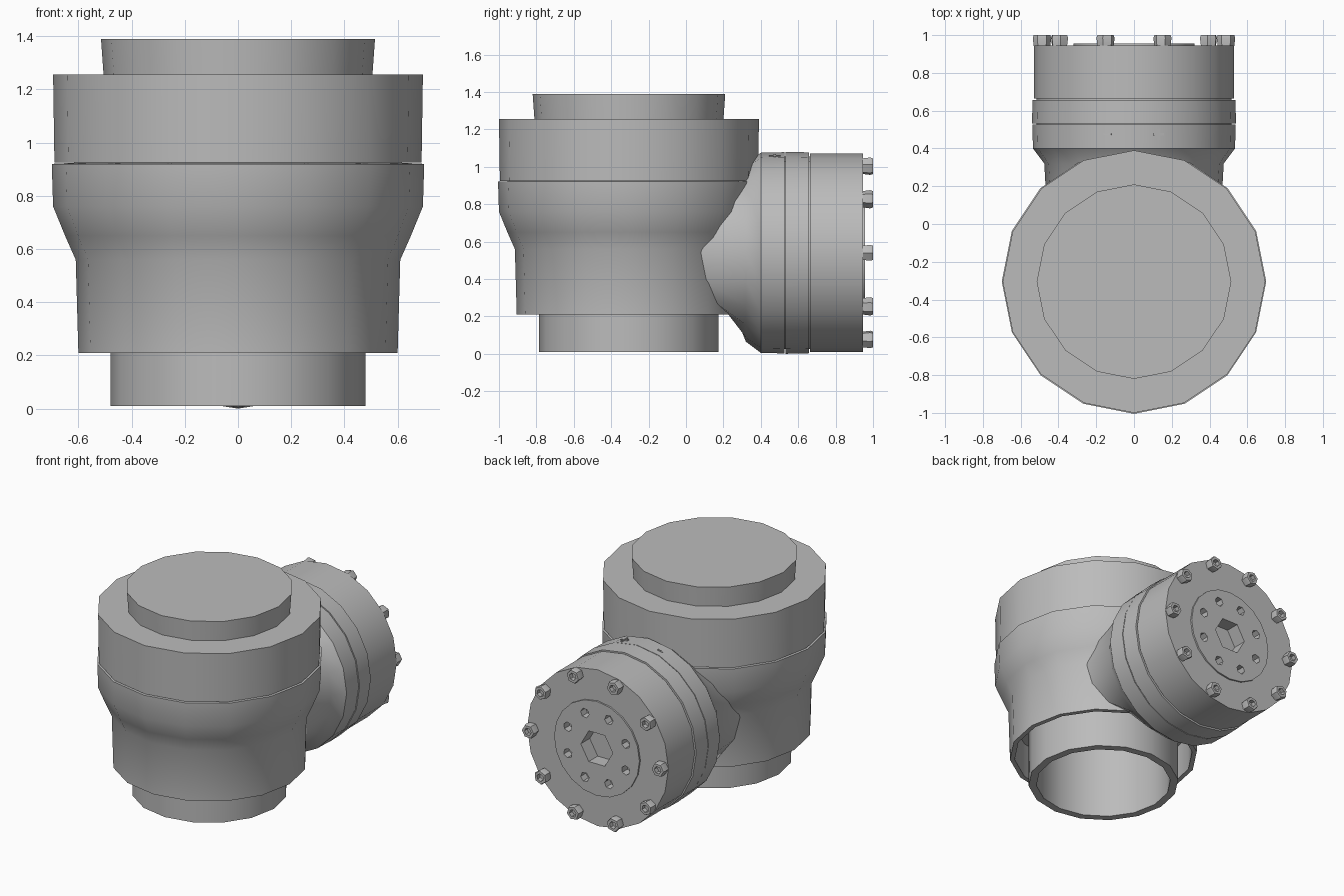
import bpy, bmesh
from math import sin, cos, pi, sqrt, radians
from mathutils import Matrix, Vector

if "Cube" in bpy.data.objects:
    bpy.data.objects.remove(bpy.data.objects["Cube"], do_unlink=True)

grey = bpy.data.materials.new("satin grey")
grey.use_nodes = True
COLOUR = (0.5, 0.5, 0.5, 1)
grey.diffuse_color = COLOUR
grey.node_tree.nodes["Principled BSDF"].inputs["Base Color"].default_value = COLOUR

UPRIGHT = Matrix.Translation((0, -0.305, 0))
SIDEWAYS = Matrix.Translation((0, 0, 0.54)) @ Matrix.Rotation(-pi / 2, 4, "X")


def finish(name, bm, matrix):
    bmesh.ops.remove_doubles(bm, verts=bm.verts, dist=1e-5)
    bmesh.ops.recalc_face_normals(bm, faces=bm.faces)
    bm.transform(matrix)
    mesh = bpy.data.meshes.new(name)
    bm.to_mesh(mesh)
    bm.free()
    mesh.materials.append(grey)
    obj = bpy.data.objects.new(name, mesh)
    bpy.context.collection.objects.link(obj)
    return obj


def smooth(obj):
    bpy.ops.object.select_all(action="DESELECT")
    obj.select_set(True)
    bpy.context.view_layer.objects.active = obj
    bpy.ops.object.shade_smooth_by_angle(angle=radians(35))


def bridge(bm, rings):
    """Join neighbouring rings of points with quads."""
    rings = [[bm.verts.new(p) for p in ring] for ring in rings]
    for a, b in zip(rings, rings[1:]):
        n = len(a)
        for i in range(n):
            j = (i + 1) % n
            bm.faces.new((a[i], a[j], b[j], b[i]))


def circle(r, h, sides, turn=0.0):
    return [Vector((r * cos(2 * pi * i / sides + turn),
                    r * sin(2 * pi * i / sides + turn), h)) for i in range(sides)]


def lathe(name, profile, sides, matrix, turn=0.0, shade=True):
    bm = bmesh.new()
    bridge(bm, [circle(r, h, sides, turn) for r, h in profile])
    obj = finish(name, bm, matrix)
    if shade:
        smooth(obj)
    return obj


# Upright housing: hollow below, with a gap between inner tube and shell
lathe("main_housing",
      [(0, 0.7), (0.43, 0.7), (0.43, 0.01), (0.48, 0.01), (0.48, 0.45),
       (0.57, 0.45), (0.57, 0.21), (0.60, 0.21), (0.61, 0.56), (0.65, 0.65),
       (0.695, 0.76), (0.70, 0.92), (0.60, 0.925), (0, 0.925)], 16, UPRIGHT)
lathe("upper_collar",
      [(0, 0.925), (0.69, 0.925), (0.695, 1.255), (0, 1.255)], 16, UPRIGHT)
lathe("top_cap",
      [(0, 1.25), (0.505, 1.25), (0.515, 1.39), (0, 1.39)], 16, UPRIGHT)

# Neck whose inner edge follows the round wall of the housing
saddle = []
for p in circle(1, 0, 20):
    r = 0.46 - 0.13 * max(0, p.y) ** 4
    x = r * p.x
    saddle.append(Vector((x, r * p.y, -0.305 + sqrt(0.58 ** 2 - x * x))))
bm = bmesh.new()
bridge(bm, [saddle, circle(0.475, 0.32, 20), circle(0.535, 0.40, 20),
            circle(0.538, 0.526, 20), circle(0.5, 0.526, 20)])
smooth(finish("side_neck", bm, SIDEWAYS))

# Stacked side rings with fine seams between them
lathe("side_core", [(0, 0.45), (0.515, 0.45), (0.515, 0.70), (0, 0.70)], 20, SIDEWAYS)
lathe("middle_ring", [(0.5, 0.533), (0.54, 0.533), (0.537, 0.657), (0.5, 0.657)],
      20, SIDEWAYS)
cover = lathe("end_cover",
              [(0, 0.664), (0.53, 0.664), (0.53, 0.945), (0.32, 0.945),
               (0.32, 0.956), (0, 0.956)], 20, SIDEWAYS, shade=False)

# Cutter for the central hexagon and the ring of small holes
bm = bmesh.new()


def add_hole(x, y, r, depth, turn):
    before = set(bm.verts)
    bridge(bm, [circle(0, depth, 6), circle(r, depth, 6, turn),
                circle(r, 1.0, 6, turn), circle(0, 1.0, 6)])
    bmesh.ops.translate(bm, verts=[v for v in bm.verts if v not in before], vec=(x, y, 0))


add_hole(0, 0, 0.12, 0.86, 0.0)
for i in range(8):
    a = (i + 0.5) * pi / 4
    add_hole(0.235 * cos(a), 0.235 * sin(a), 0.032, 0.90, a)
cutter = finish("hole_cutter", bm, SIDEWAYS)
cutter.hide_render = True
cut = cover.modifiers.new("holes", "BOOLEAN")
cut.object = cutter
cut.solver = "EXACT"
bpy.context.view_layer.objects.active = cover
bpy.ops.object.modifier_apply(modifier=cut.name)
bpy.data.objects.remove(cutter, do_unlink=True)
smooth(cover)

# Ten hexagonal bolts with sockets around the cover
for i in range(10):
    a = i * pi / 5
    spot = SIDEWAYS @ Matrix.Translation((0.487 * cos(a), 0.487 * sin(a), 0))
    lathe(f"cover_bolt_{i + 1}",
          [(0, 0.93), (0.042, 0.93), (0.049, 0.985), (0.044, 1.0),
           (0.025, 1.0), (0.025, 0.97), (0, 0.97)], 6, spot, a)

# Thin raised direction marks on top of the neck
for name, x, parts in (("minus_mark", -0.14, [(0.04, 0.01)]),
                       ("plus_mark", 0.13, [(0.06, 0.012), (0.012, 0.06)])):
    bm = bmesh.new()
    for w, d in parts:
        bmesh.ops.create_cube(bm, size=1, matrix=Matrix.Diagonal((w, d, 0.008, 1)))
    place = Matrix.Translation((x, 0.475, 0.54 + sqrt(0.534 ** 2 - x * x)))
    finish(name, bm, place @ Matrix.Rotation(x / 0.534, 4, "Y"))
